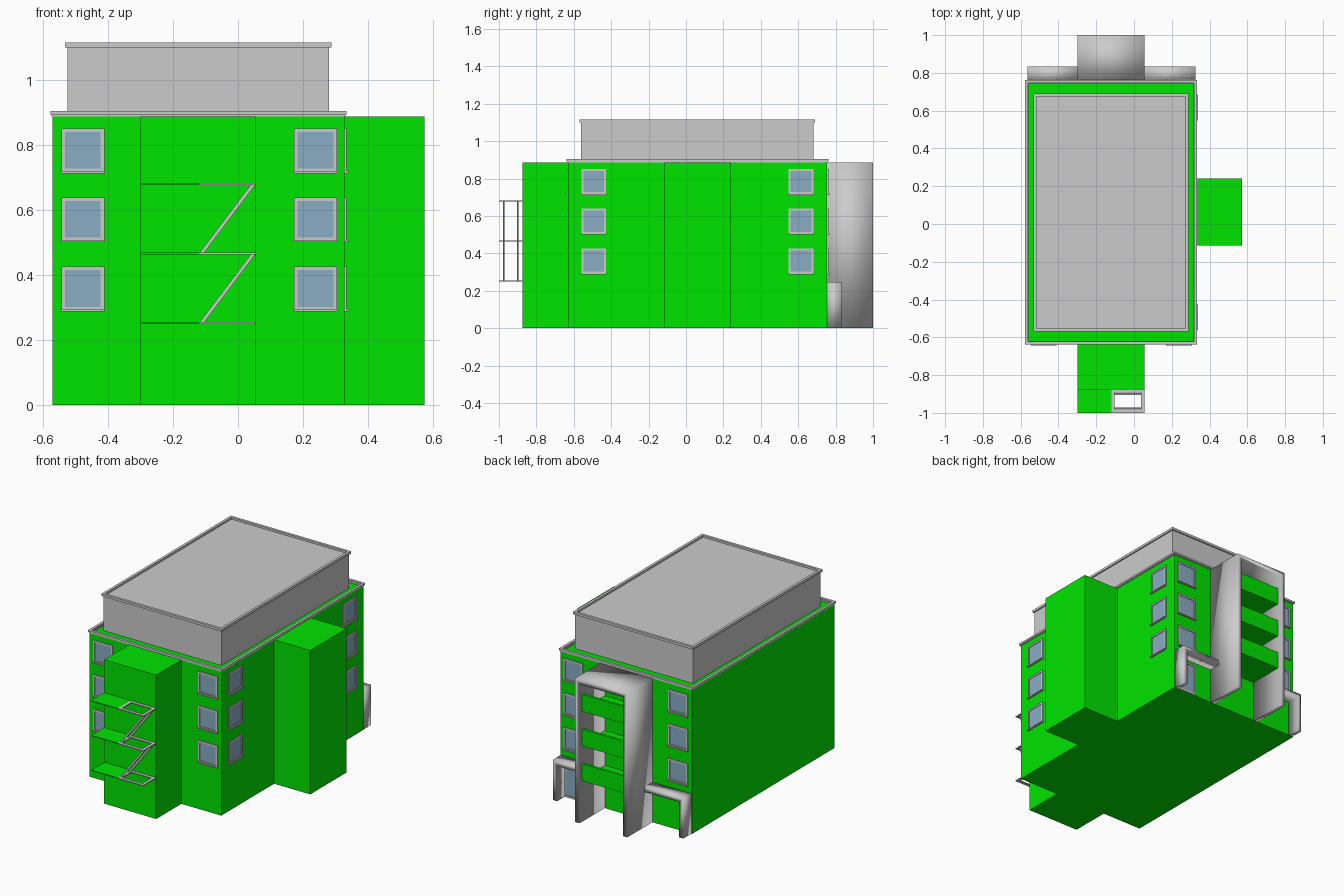
import bpy, bmesh
from mathutils import Matrix, Vector
from math import radians, atan2, hypot

if "Cube" in bpy.data.objects:
    bpy.data.objects.remove(bpy.data.objects["Cube"])


def material(name, rgb):
    m = bpy.data.materials.new(name)
    m.diffuse_color = (*rgb, 1)
    m.use_nodes = True
    m.node_tree.nodes["Principled BSDF"].inputs["Base Color"].default_value = m.diffuse_color
    return m


GREEN = material("green_wall", (0.0, 0.78, 0.0))
GLASS = material("window_glass", (0.25, 0.42, 0.55))


def finish(bm, name, mat=None, smooth=False):
    bmesh.ops.recalc_face_normals(bm, faces=bm.faces)
    for f in bm.faces:
        f.smooth = smooth
    me = bpy.data.meshes.new(name)
    bm.to_mesh(me)
    bm.free()
    ob = bpy.data.objects.new(name, me)
    bpy.context.collection.objects.link(ob)
    if mat:
        me.materials.append(mat)
    return ob


def add_box(bm, x0, x1, y0, y1, z0, z1):
    size = Matrix.Diagonal((x1 - x0, y1 - y0, z1 - z0, 1))
    mid = Matrix.Translation(((x0 + x1) / 2, (y0 + y1) / 2, (z0 + z1) / 2))
    bmesh.ops.create_cube(bm, size=1, matrix=mid @ size)


def box(name, *dims, mat=None):
    bm = bmesh.new()
    add_box(bm, *dims)
    return finish(bm, name, mat)


def prism(name, pts, direction, mat=None, smooth=False):
    """Extrude a closed outline of 3D points along a direction."""
    bm = bmesh.new()
    face = bm.faces.new([bm.verts.new(p) for p in pts])
    geom = bmesh.ops.extrude_face_region(bm, geom=[face])["geom"]
    bmesh.ops.translate(bm, vec=direction,
                        verts=[g for g in geom if isinstance(g, bmesh.types.BMVert)])
    return finish(bm, name, mat, smooth)


def ring(name, x0, x1, y0, y1, z0, z1, w):
    """Rectangular frame lying flat, of width w."""
    bm = bmesh.new()
    outer = [(x0, y0), (x1, y0), (x1, y1), (x0, y1)]
    inner = [(x0 + w, y0 + w), (x1 - w, y0 + w), (x1 - w, y1 - w), (x0 + w, y1 - w)]
    loops = [[bm.verts.new((*p, z)) for p in pts]
             for pts, z in ((outer, z0), (outer, z1), (inner, z1), (inner, z0))]
    for a in range(4):
        A, B = loops[a], loops[(a + 1) % 4]
        for i in range(4):
            j = (i + 1) % 4
            bm.faces.new((A[i], A[j], B[j], B[i]))
    return finish(bm, name)


# Main block with front and right towers, one footprint
footprint = [(-.57, -.63), (-.30, -.63), (-.30, -.875), (.055, -.875), (.055, -.63),
             (.327, -.63), (.327, -.115), (.573, -.115), (.573, .24), (.327, .24),
             (.327, .755), (-.57, .755)]
prism("building_walls", [(x, y, 0) for x, y in footprint], (0, 0, .887), GREEN)

# Roof edge, set-back top storey and its edge
ring("roof_edge_lower", -.573, .33, -.633, .758, .887, .896, .014)
ring("roof_edge_upper", -.577, .334, -.638, .762, .893, .904, .016)
box("top_storey", -.524, .28, -.562, .682, .887, 1.103)
ring("top_storey_edge", -.532, .288, -.57, .69, 1.1, 1.115, .016)

# Windows: frame ring, sill and glass, built facing -y then turned onto the wall
HALF, FRAME = .066, .011


def window(name, loc, angle, height=.135, sill=True):
    turn = Matrix.Translation(loc) @ Matrix.Rotation(radians(angle), 4, 'Z')
    bm = bmesh.new()
    for s in (-1, 1):
        a, b = sorted((s * HALF, s * (HALF - FRAME)))
        add_box(bm, a, b, -.006, 0, 0, height)
    add_box(bm, -HALF + FRAME, HALF - FRAME, -.006, 0, height - FRAME, height)
    add_box(bm, -HALF + FRAME, HALF - FRAME, -.006, 0, 0, FRAME)
    if sill:
        add_box(bm, -HALF - .002, HALF + .002, -.012, 0, -.003, .004)
    bm.transform(turn)
    finish(bm, name + "_frame")
    bm = bmesh.new()
    add_box(bm, -HALF + FRAME, HALF - FRAME, -.002, 0, FRAME, height - FRAME)
    bm.transform(turn)
    finish(bm, name + "_glass", GLASS)


for z in (.291, .504, .716):
    for x in (-.477, .238):
        window("front_window", (x, -.63, z), 0)
        window("back_window", (x, .755, z), 180)
    for y in (-.494, .615):
        window("right_window", (.327, y, z), 90)
window("back_door", (.235, .755, 0), 180, height=.2, sill=False)

# Fire escape: green landings, grey hatch frames
LEVELS = (.252, .466, .68)
for z in LEVELS:
    box("escape_landing", -.30, -.12, -1, -.875, z - .003, z + .003, mat=GREEN)
    ring("escape_hatch", -.12, .055, -1, -.875, z - .003, z + .003, .018)

# Ladder stringers between the landings
for z0, z1 in zip(LEVELS, LEVELS[1:]):
    for y in (-.979, -.904):
        prism("escape_ladder_rail",
              [(-.12, y, z0), (-.106, y, z0), (.055, y, z1), (.041, y, z1)], (0, .008, 0))

# Rear balcony surround: upside-down U, smooth shaded
T = .03
prism("balcony_surround",
      [(-.30, .755, 0), (-.30 + T, .755, 0), (-.30 + T, .755, .887 - T),
       (.055 - T, .755, .887 - T), (.055 - T, .755, 0), (.055, .755, 0),
       (.055, .755, .887), (-.30, .755, .887)], (0, .245, 0), smooth=True)

# Balconies: floor and parapet
for z in LEVELS:
    bm = bmesh.new()
    add_box(bm, -.27, .025, .755, .96, z, z + .012)
    add_box(bm, -.27, .025, .96, .975, z, z + .105)
    finish(bm, "balcony", GREEN)

# Entrance canopies either side: roof and outer wall
for outer, inner, s in ((-.565, -.30, 1), (.325, .055, -1)):
    prism("entrance_canopy",
          [(outer, .755, 0), (outer + s * T, .755, 0), (outer + s * T, .755, .247 - T),
           (inner, .755, .247 - T), (inner, .755, .247), (outer, .755, .247)],
          (0, .078, 0), smooth=True)
